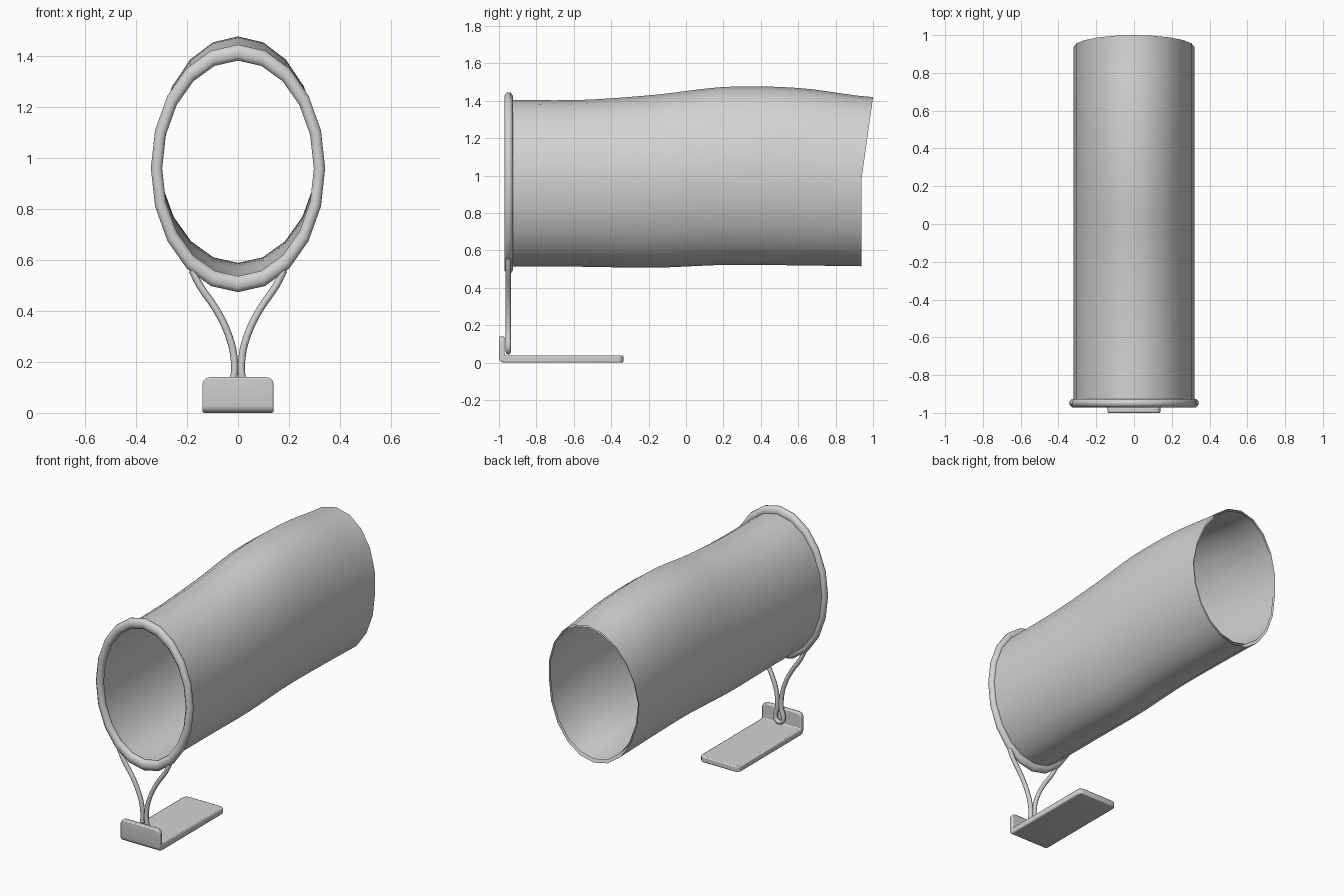
import bpy, bmesh, math
from mathutils import Vector

if "Cube" in bpy.data.objects:
    bpy.data.objects.remove(bpy.data.objects["Cube"])

SIDES = 20
STEPS = 25

grey = bpy.data.materials.new("light_grey")
grey.diffuse_color = (0.65, 0.65, 0.65, 1)
grey.use_nodes = True
grey.node_tree.nodes["Principled BSDF"].inputs["Base Color"].default_value = grey.diffuse_color


def finish(ob, angle=40):
    if ob.name not in bpy.context.collection.objects:
        bpy.context.collection.objects.link(ob)
    ob.data.materials.clear()
    ob.data.materials.append(grey)
    bpy.ops.object.select_all(action='DESELECT')
    ob.select_set(True)
    bpy.context.view_layer.objects.active = ob
    bpy.ops.object.shade_smooth_by_angle(angle=math.radians(angle))
    return ob


def from_bmesh(name, bm):
    me = bpy.data.meshes.new(name)
    bm.to_mesh(me)
    bm.free()
    return bpy.data.objects.new(name, me)


def sample(vals, t):
    """Smooth curve through evenly spaced values, t in 0..1."""
    s = min(max(t, 0), 1) * (len(vals) - 1)
    i = min(int(s), len(vals) - 2)
    f = s - i
    a, b, c, d = (vals[min(max(i + k, 0), len(vals) - 1)] for k in (-1, 0, 1, 2))
    return b + 0.5 * f * (c - a + f * (2*a - 5*b + 4*c - d + f * (3*(b - c) + d - a)))


def skin(bm, rings, close_ends=False):
    n = len(rings[0])
    pairs = list(zip(rings, rings[1:]))
    if close_ends:
        pairs.append((rings[-1], rings[0]))
    for r0, r1 in pairs:
        for j in range(n):
            k = (j + 1) % n
            bm.faces.new((r0[j], r0[k], r1[k], r1[j]))


def sleeve(name, rx, tops, bottoms, trim=0.0, inward=False):
    """Open fabric tube with a wavy top and bottom and a slanted rear rim."""
    bm = bmesh.new()
    rings = []
    for i in range(STEPS):
        t = i / (STEPS - 1)
        ring = []
        for j in range(SIDES):
            a = 2 * math.pi * j / SIDES
            rear = 0.937 + 0.063 * max(0, math.sin(a)) - trim
            y = -0.95 + t * (rear + 0.95)
            u = (y + 0.95) / 1.95
            hi, lo = sample(tops, u), sample(bottoms, u)
            z = (hi + lo) / 2 + (hi - lo) / 2 * math.sin(a)
            ring.append(bm.verts.new((rx * math.cos(a), y, z)))
        rings.append(ring)
    skin(bm, rings)
    bmesh.ops.recalc_face_normals(bm, faces=bm.faces)
    f = next(iter(bm.faces))
    c = f.calc_center_median()
    outward = f.normal.dot(Vector((c.x, 0, c.z - 0.96))) > 0
    if outward == inward:
        bmesh.ops.reverse_faces(bm, faces=bm.faces)
    return finish(from_bmesh(name, bm))


# Fabric sleeve and its inner lining
top = [1.405, 1.405, 1.432, 1.475, 1.468, 1.42]
sleeve("fabric_sleeve", 0.32, top, [0.513, 0.513, 0.508, 0.523, 0.52, 0.515])
sleeve("sleeve_lining", 0.312, [z - 0.012 for z in top],
       [0.525, 0.53, 0.54, 0.58, 0.585, 0.53], trim=0.004, inward=True)

# Oval hoop at the mouth
bm = bmesh.new()
rings = []
for i in range(SIDES):
    a = 2 * math.pi * i / SIDES
    ring = []
    for j in range(8):
        b = 2 * math.pi * (j + 0.5) / 8
        r = 0.32 + 0.024 * math.cos(b)
        ring.append(bm.verts.new((r * math.cos(a), -0.948 + 0.024 * math.sin(b),
                                  0.96 + 1.42 * r * math.sin(a))))
    rings.append(ring)
skin(bm, rings, close_ends=True)
bmesh.ops.recalc_face_normals(bm, faces=bm.faces)
finish(from_bmesh("mouth_hoop", bm), 60)

# Bent wire hanger with a small loop at its foot
half = [(0.18, 0.56), (0.15, 0.50), (0.085, 0.405), (0.035, 0.30),
        (0.016, 0.22), (0.016, 0.14), (0.028, 0.10), (0.024, 0.07)]
path = [(-x, z) for x, z in half] + [(0, 0.057)] + half[::-1]
cu = bpy.data.curves.new("wire_hanger", 'CURVE')
cu.dimensions = '3D'
cu.bevel_depth = 0.014
cu.bevel_resolution = 2
cu.resolution_u = 3
cu.use_fill_caps = True
sp = cu.splines.new('BEZIER')
sp.bezier_points.add(len(path) - 1)
for p, (x, z) in zip(sp.bezier_points, path):
    p.co = (x, -0.95, z)
    p.handle_left_type = p.handle_right_type = 'AUTO'
wire = bpy.data.objects.new("wire_hanger", cu)
bpy.context.collection.objects.link(wire)
bpy.context.view_layer.objects.active = wire
wire.select_set(True)
bpy.ops.object.convert(target='MESH')
finish(bpy.context.view_layer.objects.active, 60)

# L-shaped foot plate: extruded profile with rounded free corners and fold
bm = bmesh.new()
profile = [(-1, 0), (-0.335, 0), (-0.335, 0.038), (-0.97, 0.038),
           (-0.97, 0.14), (-1, 0.14)]
face = bm.faces.new([bm.verts.new((-0.14, y, z)) for y, z in profile])
ext = bmesh.ops.extrude_face_region(bm, geom=[face])
bmesh.ops.translate(bm, vec=(0.28, 0, 0),
                    verts=[v for v in ext["geom"] if isinstance(v, bmesh.types.BMVert)])
bmesh.ops.recalc_face_normals(bm, faces=bm.faces)


def rounded(e):
    p, q = (v.co for v in e.verts)
    along_x = abs(p.x - q.x) > 0.1
    rear = p.y > -0.34 and q.y > -0.34
    upper = p.z > 0.13 and q.z > 0.13
    fold = p.y < -0.99 and q.y < -0.99 and p.z < 0.01 and q.z < 0.01
    return fold if along_x else (rear or upper)


bmesh.ops.bevel(bm, geom=[e for e in bm.edges if rounded(e)], offset=0.028,
                offset_type='OFFSET', segments=3, profile=0.5, affect='EDGES')
plate = finish(from_bmesh("foot_plate", bm), 40)
bev = plate.modifiers.new("soft_edges", 'BEVEL')
bev.width = 0.007
bev.segments = 2
bev.limit_method = 'ANGLE'
bev.angle_limit = math.radians(50)
